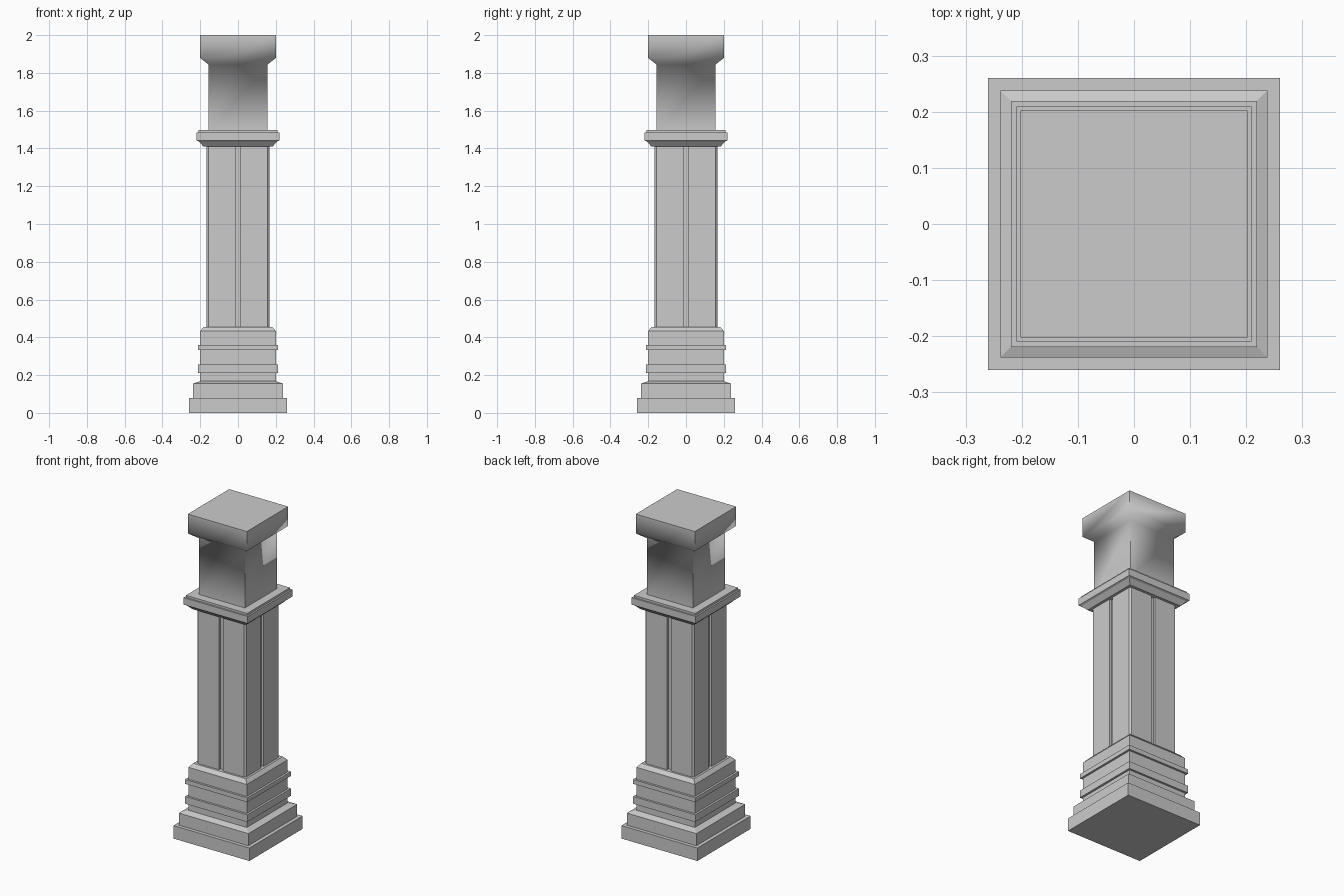
import bpy, bmesh, math

if "Cube" in bpy.data.objects:
    bpy.data.objects.remove(bpy.data.objects["Cube"])


def skin(name, rings, smooth=None):
    """Closed solid lofted through matching rings of points."""
    bm = bmesh.new()
    loops = [[bm.verts.new(p) for p in ring] for ring in rings]
    n = len(loops[0])
    for a, b in zip(loops, loops[1:]):
        for i in range(n):
            j = (i + 1) % n
            bm.faces.new((a[i], a[j], b[j], b[i]))
    bm.faces.new(loops[0][::-1])
    bm.faces.new(loops[-1])
    bmesh.ops.recalc_face_normals(bm, faces=bm.faces[:])
    mesh = bpy.data.meshes.new(name)
    bm.to_mesh(mesh)
    bm.free()
    obj = bpy.data.objects.new(name, mesh)
    bpy.context.collection.objects.link(obj)
    if smooth:
        bpy.context.view_layer.objects.active = obj
        obj.select_set(True)
        bpy.ops.object.shade_smooth_by_angle(angle=math.radians(smooth))
        obj.select_set(False)
    return obj


def square_stack(name, profile, smooth=None):
    """Square moulding from (half width, height) pairs."""
    corners = ((-1, -1), (1, -1), (1, 1), (-1, 1))
    return skin(name, [[(x * h, y * h, z) for x, y in corners]
                       for h, z in profile], smooth)


# Stepped base with two raised bands
square_stack("base", [
    (0.26, 0), (0.26, 0.08), (0.238, 0.08), (0.238, 0.155), (0.2, 0.168),
    (0.2, 0.21), (0.213, 0.21), (0.213, 0.255), (0.2, 0.255),
    (0.2, 0.333), (0.213, 0.333), (0.213, 0.36), (0.2, 0.36),
    (0.2, 0.434), (0.18, 0.456)])

# Shaft: chamfered corners, one groove down the middle of each face
H, C, G, D = 0.167, 0.01, 0.013, 0.014
side = [(-H + C, -H), (-G, -H), (-G, -H + D), (G, -H + D), (G, -H), (H - C, -H)]
section = []
for k in range(4):
    c, s = round(math.cos(k * math.pi / 2)), round(math.sin(k * math.pi / 2))
    section += [(x * c - y * s, x * s + y * c) for x, y in side]
skin("shaft", [[(x, y, z) for x, y in section] for z in (0.45, 1.415)])

# Collar moulding
square_stack("collar", [
    (0.183, 1.41), (0.208, 1.437), (0.219, 1.442), (0.219, 1.485),
    (0.209, 1.485), (0.209, 1.498)])

# Neck flaring into the top block
square_stack("capital", [
    (0.157, 1.49), (0.157, 1.845), (0.202, 1.88), (0.202, 2.0)], smooth=60)
